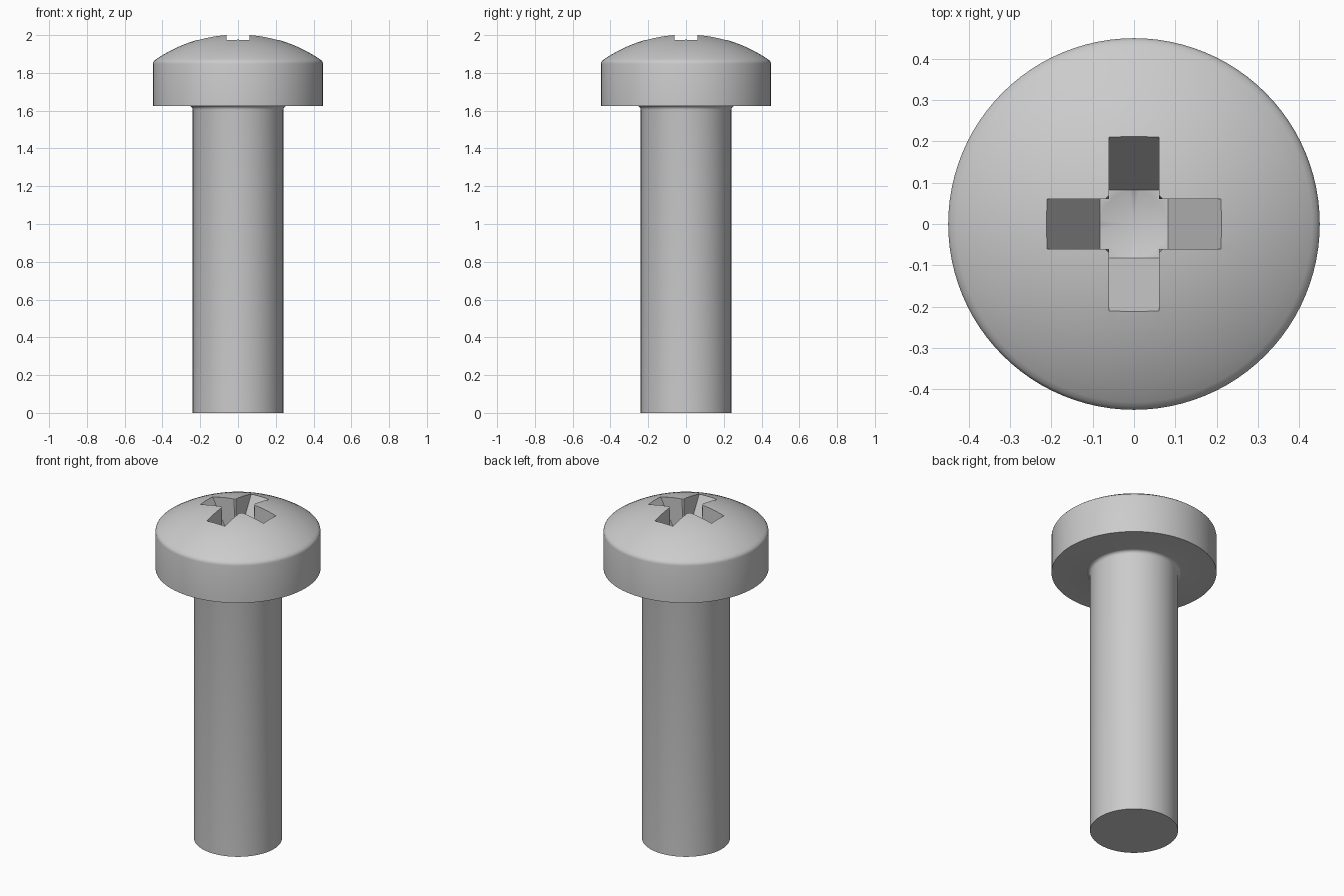
import bpy, bmesh, math

if "Cube" in bpy.data.objects:
    bpy.data.objects.remove(bpy.data.objects["Cube"])

steel = bpy.data.materials.new("steel_grey")
steel.diffuse_color = (0.6, 0.6, 0.6, 1)
steel.use_nodes = True
steel.node_tree.nodes["Principled BSDF"].inputs["Base Color"].default_value = steel.diffuse_color


def make_object(name, bm):
    bmesh.ops.recalc_face_normals(bm, faces=bm.faces)
    mesh = bpy.data.meshes.new(name)
    bm.to_mesh(mesh)
    bm.free()
    mesh.materials.append(steel)
    obj = bpy.data.objects.new(name, mesh)
    bpy.context.collection.objects.link(obj)
    return obj


def lathe(name, profile, steps):
    """Revolve (radius, height) points around z; flat ends are capped."""
    bm = bmesh.new()
    rings = []
    for r, z in profile:
        if r == 0:
            rings.append([bm.verts.new((0, 0, z))] * steps)
        else:
            rings.append([bm.verts.new((r * math.cos(math.tau * i / steps),
                                        r * math.sin(math.tau * i / steps), z))
                          for i in range(steps)])
    for a, b in zip(rings, rings[1:]):
        for i in range(steps):
            j = (i + 1) % steps
            bm.faces.new(list(dict.fromkeys((a[i], a[j], b[j], b[i]))))
    for ring, (r, z) in ((rings[0], profile[0]), (rings[-1], profile[-1])):
        if r > 0:
            bm.faces.new(ring)
    return make_object(name, bm)


def wing_cutter(name, turn):
    """Tapered slot, wide at the top, running across the head."""
    bm = bmesh.new()
    outline = [(-0.082, 1.73), (0.082, 1.73), (0.251, 2.05), (-0.251, 2.05)]
    face = bm.faces.new([bm.verts.new((x, -0.06, z)) for x, z in outline])
    out = bmesh.ops.extrude_face_region(bm, geom=[face])["geom"]
    for v in out:
        if isinstance(v, bmesh.types.BMVert):
            v.co.y = 0.06
    obj = make_object(name, bm)
    obj.rotation_euler.z = turn
    return obj


# Screw body: shank, fillet, head side, rounded rim, domed top
DOME_R, APEX = 0.776, 2.005
profile = [(0.24, 0), (0.24, 1.605)]
for k in range(1, 5):                       # fillet under the head
    a = math.radians(90 * k / 4)
    profile.append((0.26 - 0.02 * math.cos(a), 1.605 + 0.02 * math.sin(a)))
profile += [(0.45, 1.625), (0.45, 1.848), (0.448, 1.857), (0.443, 1.865)]
for k in range(12):                         # spherical dome
    r = 0.432 * (1 - k / 12)
    profile.append((r, APEX - DOME_R + math.sqrt(DOME_R ** 2 - r * r)))
profile.append((0, APEX))
screw = lathe("screw_body", profile, 96)

# Cross recess: two tapered slots and a central pointed hole
cutters = [
    wing_cutter("slot_cutter_x", 0),
    wing_cutter("slot_cutter_y", math.pi / 2),
    lathe("hole_cutter", [(0, 1.69), (0.082, 1.73), (0.092, 2.0), (0.094, 2.05)], 48),
]
bpy.context.view_layer.objects.active = screw
screw.select_set(True)
for cutter in cutters:
    mod = screw.modifiers.new("recess", 'BOOLEAN')
    mod.operation, mod.solver, mod.object = 'DIFFERENCE', 'EXACT', cutter
    bpy.ops.object.modifier_apply(modifier=mod.name)
    bpy.data.objects.remove(cutter)

bpy.ops.object.shade_smooth_by_angle(angle=math.radians(30))
